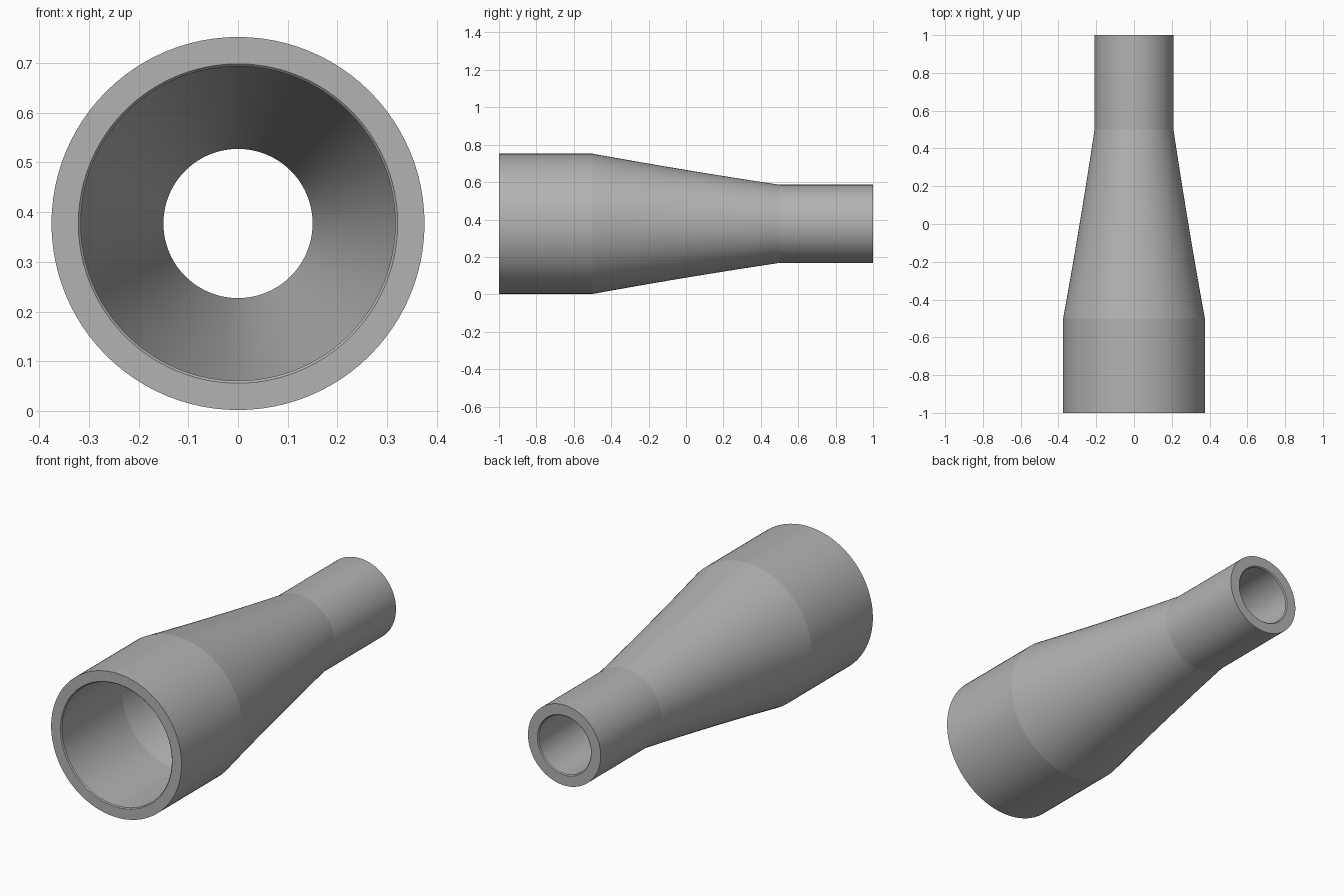
import bpy, bmesh, math

cube = bpy.data.objects.get("Cube")
if cube:
    bpy.data.objects.remove(cube)

SEGMENTS = 96
CENTRE_Z = 0.377
WALL = 0.059
LIP = 0.005

grey = bpy.data.materials.new("plain grey")
grey.use_nodes = True
grey.diffuse_color = (0.45, 0.45, 0.45, 1)
grey.node_tree.nodes["Principled BSDF"].inputs["Base Color"].default_value = grey.diffuse_color


def taper(steps=12, start=0.375, end=0.209, sag=0.004):
    """Slightly hollow run from the wide sleeve to the narrow one."""
    for i in range(steps + 1):
        t = i / steps
        yield (t - 0.5, start + (end - start) * t - sag * 4 * t * (1 - t))


# Wall section: outside front to back, then inside back to front
run = list(taper())
outer = [(-1, run[0][1])] + run + [(1, run[-1][1])]
bore = [(y, r - WALL) for y, r in run]
wide, narrow = bore[0][1], bore[-1][1]
inner = ([(1, narrow + LIP), (1 - LIP, narrow)] + bore[::-1]
         + [(LIP - 1, wide), (-1, wide + LIP)])
section = outer + inner

# Spin the closed section around the long axis
bm = bmesh.new()
rings = []
for k in range(SEGMENTS):
    a = 2 * math.pi * k / SEGMENTS
    rings.append([bm.verts.new((r * math.cos(a), y, CENTRE_Z + r * math.sin(a)))
                  for y, r in section])
for k, ring in enumerate(rings):
    following = rings[(k + 1) % SEGMENTS]
    for i in range(len(section)):
        j = (i + 1) % len(section)
        bm.faces.new((ring[i], ring[j], following[j], following[i]))
bmesh.ops.recalc_face_normals(bm, faces=bm.faces)

mesh = bpy.data.meshes.new("reducer_pipe")
bm.to_mesh(mesh)
bm.free()
mesh.materials.append(grey)
pipe = bpy.data.objects.new("reducer_pipe", mesh)
bpy.context.collection.objects.link(pipe)

# Smooth round walls, crisp rims and sleeve joints
bpy.ops.object.select_all(action="DESELECT")
pipe.select_set(True)
bpy.context.view_layer.objects.active = pipe
bpy.ops.object.shade_smooth_by_angle(angle=math.radians(6))
